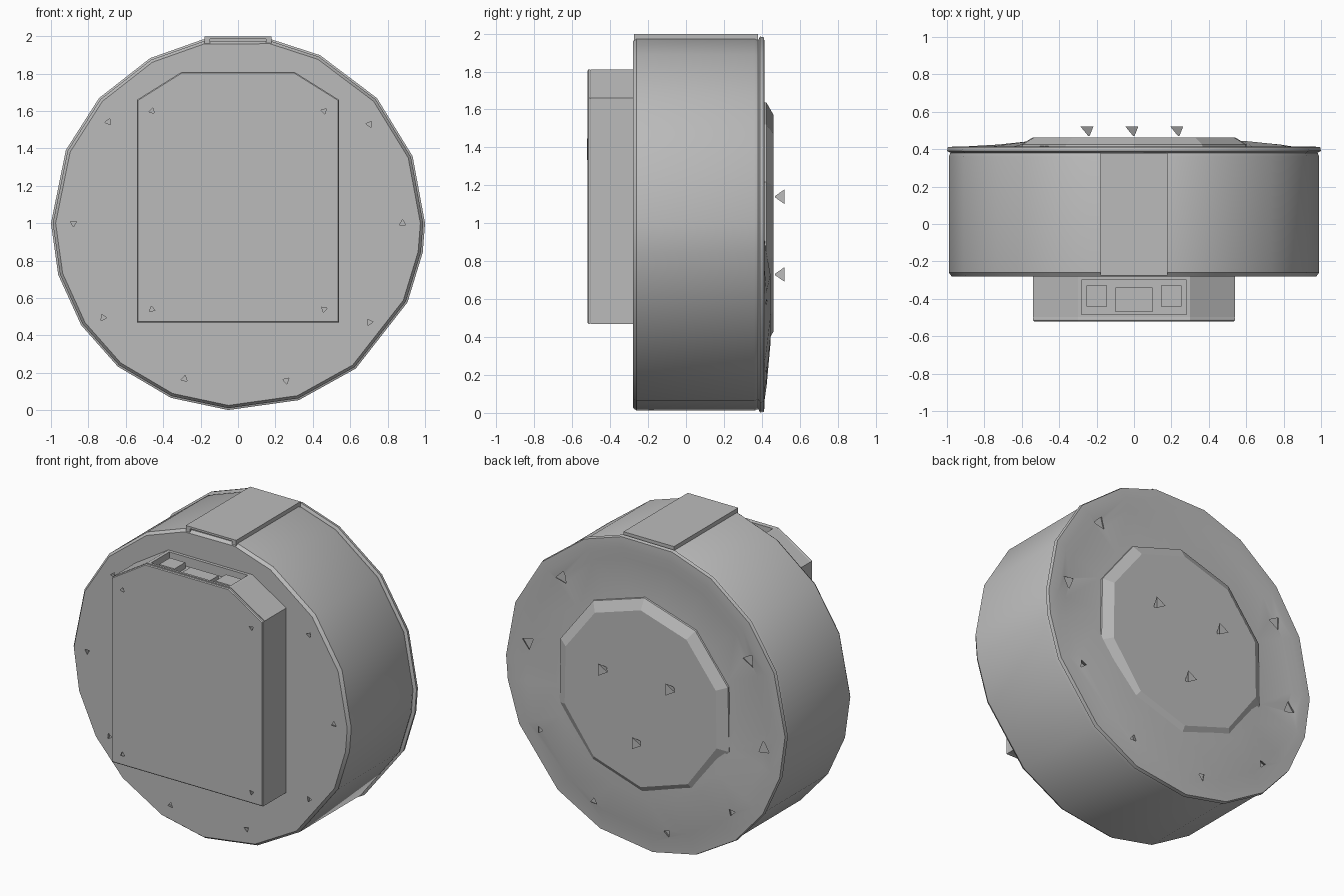
import bpy, bmesh, math
from mathutils import Matrix, Vector

cube = bpy.data.objects.get("Cube")
if cube:
    bpy.data.objects.remove(cube, do_unlink=True)

grey = bpy.data.materials.new("plain grey")
grey.use_nodes = True
grey.diffuse_color = (0.5, 0.5, 0.5, 1)
grey.node_tree.nodes["Principled BSDF"].inputs["Base Color"].default_value = (0.5, 0.5, 0.5, 1)


def finish(name, bm):
    bmesh.ops.recalc_face_normals(bm, faces=bm.faces)
    mesh = bpy.data.meshes.new(name)
    bm.to_mesh(mesh)
    bm.free()
    mesh.materials.append(grey)
    ob = bpy.data.objects.new(name, mesh)
    bpy.context.collection.objects.link(ob)
    return ob


def loft(name, loops):
    """Skin a list of equal-length point loops and cap both ends."""
    bm = bmesh.new()
    rings = [[bm.verts.new(p) for p in loop] for loop in loops]
    for a, b in zip(rings, rings[1:]):
        for i in range(len(a)):
            j = (i + 1) % len(a)
            bm.faces.new((a[i], a[j], b[j], b[i]))
    bm.faces.new(rings[0])
    bm.faces.new(rings[-1])
    return finish(name, bm)


def ring(angles, r, y, low_y=None):
    """Circle round the y axis; low_y replaces y on the lower half."""
    pts = []
    for a in angles:
        s = math.sin(math.radians(a))
        depth = low_y if low_y is not None and s < -0.3 else y
        pts.append((r * math.cos(math.radians(a)), depth, 1 + r * s))
    return pts


def add_box(bm, x, y, z):
    size = Matrix.Diagonal((x[1] - x[0], y[1] - y[0], z[1] - z[0], 1))
    mid = Vector((sum(x) / 2, sum(y) / 2, sum(z) / 2))
    bmesh.ops.create_cube(bm, size=1, matrix=Matrix.Translation(mid) @ size)


def add_spike(bm, x, y, z, r, depth, turn, facing):
    """Three-sided cone along y, its wide end towards facing."""
    rot = Matrix.Rotation(turn, 4, 'Y') @ Matrix.Rotation(facing * math.pi / 2, 4, 'X')
    bmesh.ops.create_cone(bm, cap_ends=True, segments=3, radius1=r, radius2=r * 0.1,
                          depth=depth, matrix=Matrix.Translation((x, y, z)) @ rot)


def cut(ob, bm):
    cutter = finish("cutter", bm)
    cutter.hide_render = True
    mod = ob.modifiers.new("cut", 'BOOLEAN')
    mod.operation = 'DIFFERENCE'
    mod.solver = 'EXACT'
    mod.object = cutter
    bpy.context.view_layer.objects.active = ob
    bpy.ops.object.modifier_apply(modifier=mod.name)
    bpy.data.objects.remove(cutter, do_unlink=True)


def smooth(ob):
    bpy.ops.object.select_all(action='DESELECT')
    ob.select_set(True)
    bpy.context.view_layer.objects.active = ob
    bpy.ops.object.shade_smooth_by_angle(angle=math.radians(32))


# Uneven faceted drum outline shared by body and back cover
outline = [0, 21, 42, 64, 80, 101, 118, 138, 157, 180,
           196, 213, 230, 249, 267, 289, 309, 335, 351]
screw_angles = [37, 0, 323, 287, 251, 215, 180, 142]

# Main drum
drum = loft("drum_body", [ring(outline, r, y) for r, y in
                          ((0.975, -0.28), (0.99, -0.26), (0.99, 0.36), (0.98, 0.385))])
pockets = bmesh.new()
for a in screw_angles:
    t = math.radians(a)
    add_spike(pockets, 0.88 * math.cos(t), -0.265, 1 + 0.88 * math.sin(t), 0.06, 0.06, t, 1)
cut(drum, pockets)
smooth(drum)

# Back cover with a shallow outer channel and raised middle
cover = loft("back_cover", [
    ring(outline, 0.97, 0.375), ring(outline, 1.0, 0.39), ring(outline, 0.995, 0.412),
    ring(outline, 0.93, 0.415), ring(outline, 0.86, 0.405, 0.425),
    ring(outline, 0.64, 0.415, 0.445)])
pockets = bmesh.new()
for a in screw_angles:
    t = math.radians(a + 8)
    add_spike(pockets, 0.85 * math.cos(t), 0.415, 1 + 0.85 * math.sin(t), 0.065, 0.05, t, -1)
cut(cover, pockets)
smooth(cover)

plate_angles = [20, 55, 90, 125, 160, 198, 234, 270, 306, 342]
loft("back_raised_plate", [ring(plate_angles, r, y) for r, y in
                           ((0.64, 0.40), (0.635, 0.425), (0.57, 0.462))])

# Three small studs on the back
studs = bmesh.new()
for x, z in ((-0.24, 1.14), (0.24, 1.14), (0, 0.73)):
    add_spike(studs, x, 0.495, z, 0.045, 0.05, math.pi / 6, 1)
finish("back_studs", studs)

# Flat panel along the top of the drum, with a notch at its front
panel = bmesh.new()
add_box(panel, (-0.18, 0.18), (-0.275, 0.38), (1.94, 1.998))
top_panel = finish("top_panel", panel)
notch = bmesh.new()
add_box(notch, (-0.15, 0.15), (-0.4, -0.22), (1.955, 1.985))
cut(top_panel, notch)


# Front housing with clipped upper corners
def housing_loop(y, inset=0.0):
    half = [(0.54, 0.47), (0.54, 1.66), (0.30, 1.81)]
    pts = half + [(-x, z) for x, z in reversed(half)]
    k = 1 - inset
    return [(x * k, y, 1.14 + (z - 1.14) * k) for x, z in pts]


housing = loft("front_housing", [housing_loop(-0.27), housing_loop(-0.5)])
trough = bmesh.new()
add_box(trough, (-0.28, 0.28), (-0.485, -0.30), (1.75, 1.9))
cut(housing, trough)

# Connector blocks in the housing's top recess
blocks = bmesh.new()
for side in (-1, 1):
    add_box(blocks, (side * 0.2 - 0.055, side * 0.2 + 0.055), (-0.44, -0.33), (1.74, 1.79))
add_box(blocks, (-0.1, 0.1), (-0.47, -0.34), (1.74, 1.775))
finish("top_connectors", blocks)

# Front plate with corner screw pockets
plate = loft("front_plate", [housing_loop(-0.495, 0.008), housing_loop(-0.505),
                             housing_loop(-0.515), housing_loop(-0.52, 0.008)])
for ob in (plate, housing):
    pockets = bmesh.new()
    for x in (-0.46, 0.46):
        for z in (0.54, 1.6):
            add_spike(pockets, x, -0.50, z, 0.06, 0.07, math.atan2(z - 1.1, x), 1)
    cut(ob, pockets)

# Small indicator on the front plate
mark = bmesh.new()
add_spike(mark, 0, -0.519, 1.39, 0.07, 0.004, -math.pi / 2, -1)
finish("front_indicator", mark)
